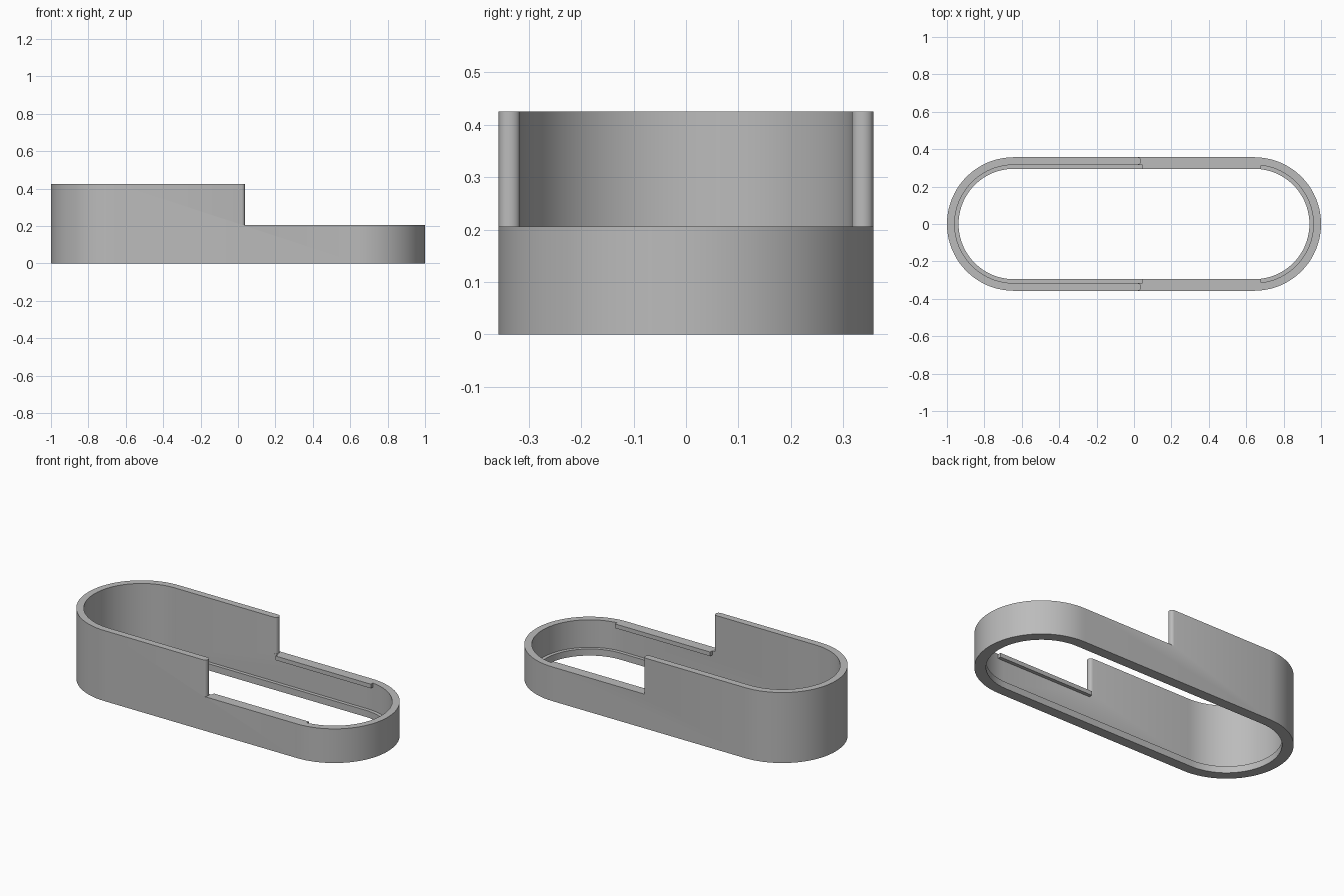
import bpy, bmesh, math

if "Cube" in bpy.data.objects:
    bpy.data.objects.remove(bpy.data.objects["Cube"], do_unlink=True)

# Main dimensions
LENGTH, RADIUS, WALL, LIP = 1.0, 0.357, 0.041, 0.062
LOW, TALL, LIP_H = 0.206, 0.425, 0.04
STEP_X, RAIL_END = 0.037, 0.68
ARC_STEPS = 40

grey = bpy.data.materials.new("plain_grey")
grey.use_nodes = True
colour = (0.5, 0.5, 0.5, 1)
grey.diffuse_color = colour
grey.node_tree.nodes["Principled BSDF"].inputs["Base Color"].default_value = colour


def make_object(name, bm):
    bmesh.ops.recalc_face_normals(bm, faces=bm.faces)
    mesh = bpy.data.meshes.new(name)
    bm.to_mesh(mesh)
    bm.free()
    mesh.materials.append(grey)
    obj = bpy.data.objects.new(name, mesh)
    bpy.context.collection.objects.link(obj)
    return obj


def capsule(radius):
    """Rounded-end outline with its arc centres fixed."""
    points = []
    for side in (1, -1):
        for i in range(ARC_STEPS + 1):
            a = -math.pi / 2 + math.pi * i / ARC_STEPS
            points.append((side * (LENGTH - RADIUS + radius * math.cos(a)),
                           side * radius * math.sin(a)))
    return points


def prism(name, outline, z0, z1):
    bm = bmesh.new()
    face = bm.faces.new([bm.verts.new((x, y, z0)) for x, y in outline])
    top = bmesh.ops.extrude_face_region(bm, geom=[face])["geom"]
    for v in top:
        if isinstance(v, bmesh.types.BMVert):
            v.co.z = z1
    return make_object(name, bm)


# Wall with an inner bottom lip, swept around the capsule outline
section = [(0, 0), (0, TALL), (WALL, TALL), (WALL, LIP_H), (LIP, LIP_H), (LIP, 0)]
bm = bmesh.new()
loops = [[bm.verts.new((x, y, z)) for x, y in capsule(RADIUS - inset)]
         for inset, z in section]
for a, b in zip(loops, loops[1:] + loops[:1]):
    for i in range(len(a)):
        j = (i + 1) % len(a)
        bm.faces.new((a[i], a[j], b[j], b[i]))
body = make_object("sleeve_wall", bm)

# Cut the upper half away, leaving rounded ends on the tall wall
BULGE = 0.017
middle = RADIUS - WALL / 2
edge = []
for i in range(17):
    t = -1 + i / 8
    edge.append((STEP_X - BULGE + BULGE * math.sqrt(1 - t * t), middle + t * WALL / 2))
start = STEP_X - BULGE
outline = [(start, -0.5)] + [(x, -y) for x, y in reversed(edge)]
outline += edge + [(start, 0.5), (1.2, 0.5), (1.2, -0.5)]
cutter = prism("step_cutter", outline, LOW, 0.6)
cut = body.modifiers.new("step", "BOOLEAN")
cut.operation = "DIFFERENCE"
cut.solver = "EXACT"
cut.object = cutter
bpy.context.view_layer.objects.active = body
body.select_set(True)
bpy.ops.object.modifier_apply(modifier="step")
bpy.data.objects.remove(cutter, do_unlink=True)
bpy.ops.object.shade_smooth_by_angle(angle=math.radians(30))

# Slim rails along the inside of the low rim
for name, side in (("back_rail", 1), ("front_rail", -1)):
    near, far = side * (RADIUS - LIP), side * (RADIUS - WALL + 0.001)
    prism(name, [(STEP_X + 0.008, near), (RAIL_END, near),
                 (RAIL_END, far), (STEP_X + 0.008, far)], LOW - 0.025, LOW)
